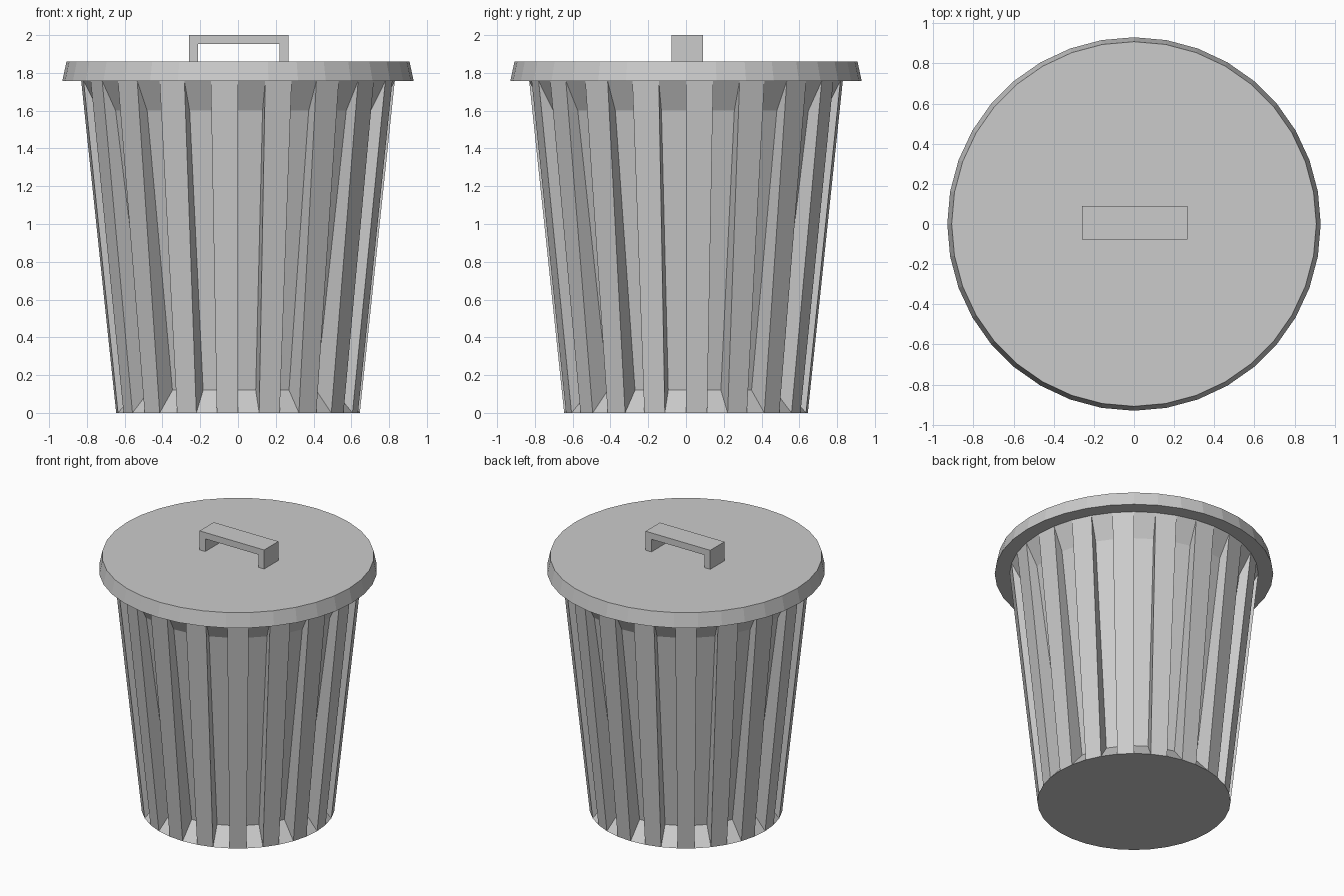
import bpy, bmesh
from math import sin, cos, radians

cube = bpy.data.objects.get("Cube")
if cube:
    bpy.data.objects.remove(cube, do_unlink=True)

SIDES = 36
STEP = 360 / SIDES

metal = bpy.data.materials.new("galvanised grey")
metal.use_nodes = True
GREY = (0.6, 0.6, 0.6, 1)
metal.diffuse_color = GREY
metal.node_tree.nodes["Principled BSDF"].inputs["Base Color"].default_value = GREY


def finish(bm, name):
    bmesh.ops.recalc_face_normals(bm, faces=bm.faces)
    mesh = bpy.data.meshes.new(name)
    bm.to_mesh(mesh)
    bm.free()
    mesh.materials.append(metal)
    obj = bpy.data.objects.new(name, mesh)
    bpy.context.collection.objects.link(obj)
    return obj


def ring(bm, radius, z):
    """Circle of vertices, starting at the front and turning towards +x."""
    angles = [radians(i * STEP) for i in range(SIDES)]
    return [bm.verts.new((radius * sin(a), -radius * cos(a), z)) for a in angles]


# Tapered bin: every other panel is pressed inwards, leaving ribs between
bm = bmesh.new()
low, high = ring(bm, 0.645, 0), ring(bm, 0.83, 1.757)
in_low, in_high = ring(bm, 0.54, 0.12), ring(bm, 0.748, 1.6)
bm.faces.new(low)
bm.faces.new(high)
for i in range(SIDES):
    j = (i + 1) % SIDES
    outer = [low[i], low[j], high[j], high[i]]
    if i % 2:
        bm.faces.new(outer)
    else:
        inner = [in_low[i], in_low[j], in_high[j], in_high[i]]
        bm.faces.new(inner)
        for k in range(4):
            n = (k + 1) % 4
            bm.faces.new((outer[k], outer[n], inner[n], inner[k]))
finish(bm, "ribbed_bin")

# Lid: shallow flared disc
bm = bmesh.new()
bottom, top = ring(bm, 0.93, 1.757), ring(bm, 0.908, 1.86)
bm.faces.new(bottom)
bm.faces.new(top)
for i in range(SIDES):
    j = (i + 1) % SIDES
    bm.faces.new((bottom[i], bottom[j], top[j], top[i]))
finish(bm, "lid")

# Handle: square arch profile extruded across the lid
bm = bmesh.new()
LEFT, RIGHT, BASE, TOP, THICK = -0.26, 0.267, 1.86, 2.0, 0.047
profile = [(LEFT, BASE), (LEFT, TOP), (RIGHT, TOP), (RIGHT, BASE),
           (RIGHT - THICK, BASE), (RIGHT - THICK, TOP - THICK),
           (LEFT + THICK, TOP - THICK), (LEFT + THICK, BASE)]
arch = bm.faces.new([bm.verts.new((x, -0.077, z)) for x, z in profile])
grown = bmesh.ops.extrude_face_region(bm, geom=[arch])
moved = [v for v in grown["geom"] if isinstance(v, bmesh.types.BMVert)]
bmesh.ops.translate(bm, verts=moved, vec=(0, 0.166, 0))
finish(bm, "lid_handle")
